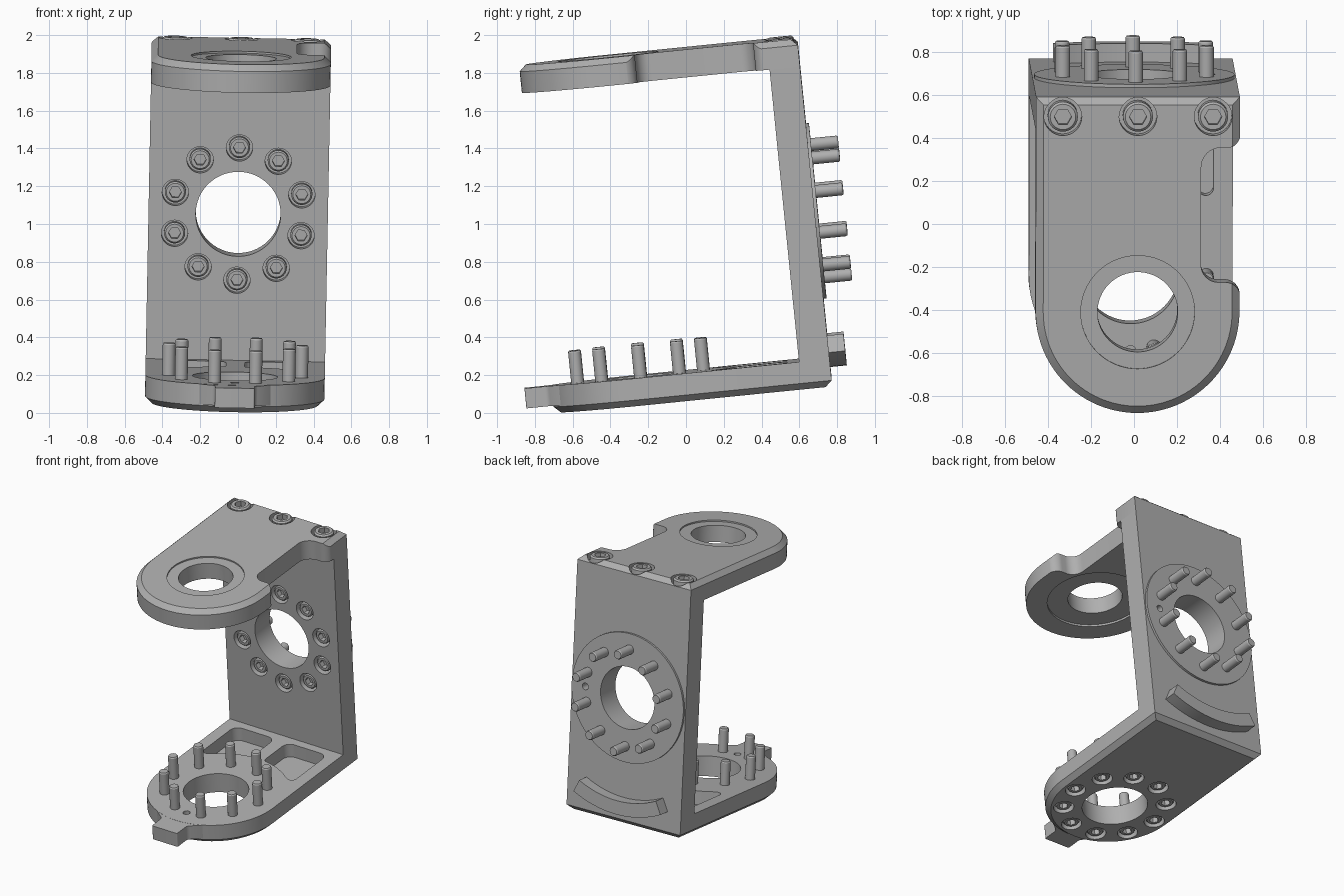
import bpy, bmesh, math
from mathutils import Matrix, Vector

if "Cube" in bpy.data.objects:
    bpy.data.objects.remove(bpy.data.objects["Cube"])

grey = bpy.data.materials.new("machined_grey")
grey.diffuse_color = (0.43, 0.43, 0.43, 1)
grey.use_nodes = True
grey.node_tree.nodes["Principled BSDF"].inputs["Base Color"].default_value = grey.diffuse_color

FLAT = Matrix.Identity(4)                        # features running along z
BACK = Matrix.Rotation(-math.pi / 2, 4, 'X')     # features running along y
HALF, CY, IN, OUT = 0.475, -0.32, 0.778, 0.925   # half width, ring centre, plate faces
Y0, Y1 = 0.523, 0.685                            # back plate faces


def circle(r, z, x=0, y=0, n=64):
    return [(x + r * math.cos(2 * math.pi * i / n), y + r * math.sin(2 * math.pi * i / n), z)
            for i in range(n)]


def hexagon(r, z, x, y, n=24):
    pts = []
    for i in range(n):
        a = 2 * math.pi * i / n
        d = r * math.cos(math.pi / 6) / math.cos(a % (math.pi / 3) - math.pi / 6)
        pts.append((x + d * math.cos(a), y + d * math.sin(a), z))
    return pts


def cyl(r, z0, z1, x=0, y=0, n=64):
    return [circle(r, z0, x, y, n), circle(r, z1, x, y, n)]


def prism(pts, z0, z1):
    return [[(x, y, z) for x, y in pts] for z in (z0, z1)]


def fillet(corners, n=8):
    """Polygon of (x, y, radius) with rounded corners."""
    out = []
    for i, (x, y, r) in enumerate(corners):
        p = Vector((x, y))
        if r == 0:
            out.append((x, y))
            continue
        a = (Vector(corners[i - 1][:2]) - p).normalized()
        b = (Vector(corners[(i + 1) % len(corners)][:2]) - p).normalized()
        half = a.angle(b) / 2
        c = p + (a + b).normalized() * (r / math.sin(half))
        s, e = p + a * (r / math.tan(half)) - c, p + b * (r / math.tan(half)) - c
        for k in range(n + 1):
            d = s.lerp(e, k / n).normalized() * r
            out.append(tuple(c + d))
    return out


def build(name, lofts, frame=FLAT):
    bm = bmesh.new()
    for rings in lofts:
        vs = [[bm.verts.new(frame @ Vector(p)) for p in ring] for ring in rings]
        n = len(vs[0])
        for a, b in zip(vs, vs[1:]):
            for i in range(n):
                bm.faces.new((a[i], a[(i + 1) % n], b[(i + 1) % n], b[i]))
        bm.faces.new(vs[0][::-1])
        bm.faces.new(vs[-1])
    bmesh.ops.recalc_face_normals(bm, faces=bm.faces[:])
    me = bpy.data.meshes.new(name)
    bm.to_mesh(me)
    bm.free()
    me.materials.append(grey)
    ob = bpy.data.objects.new(name, me)
    bpy.context.collection.objects.link(ob)
    return ob


def cut(ob, lofts, frame=FLAT):
    tool = build("cutter", lofts, frame)
    mod = ob.modifiers.new("cut", 'BOOLEAN')
    mod.operation, mod.solver, mod.object = 'DIFFERENCE', 'EXACT', tool
    bpy.context.view_layer.objects.active = ob
    bpy.ops.object.modifier_apply(modifier=mod.name)
    bpy.data.objects.remove(tool)


def bolt(x, y, z0, z1, head=0.056, height=0.07, shank=0.034):
    """Socket screw, head at z0 and tip at z1."""
    s = 1 if z1 > z0 else -1
    return [circle(r, z, x, y, 24) for r, z in (
        (shank * .85, z1), (shank, z1 - .008 * s), (shank, z0 + height * s),
        (head, z0 + height * s), (head, z0 + .01 * s), (head * .85, z0))] + [
        hexagon(head * .58, z0, x, y), hexagon(head * .58, z0 + .04 * s, x, y)]


def bolt_ring(cx, cy, turn):
    return [(cx + .352 * math.cos(turn + k * math.pi / 5),
             cy + .352 * math.sin(turn + k * math.pi / 5)) for k in range(10)]


def stadium(inset, z):
    """Plate outline: round front, square back."""
    r = HALF - inset
    arc = [(r * math.cos(a), CY + r * math.sin(a), z)
           for a in (math.pi + math.pi * i / 48 for i in range(49))]
    return arc + [(r, Y1 - inset, z), (-r, Y1 - inset, z)]


# top plate: bearing hole, side notch, three screws
top = build("top_plate", [[stadium(0, IN), stadium(0, OUT - .033), stadium(.035, OUT)]])
notch = fillet([(.6, .56, 0), (.478, .56, 0), (.478, .45, .06), (.295, .45, .09),
                (.295, -.18, .08), (.478, -.18, .07), (.478, -.32, 0), (.6, -.32, 0)])
cut(top, [prism(notch, .7, 1)])
cut(top, [cyl(.187, .7, 1, 0, CY)])
cut(top, [cyl(.265, OUT - .01, 1, 0, CY)])
cut(top, [cyl(.33, .7, IN + .015, 0, CY)])
top_xy = [(x, .595) for x in (-.35, 0, .35)]
cut(top, [cyl(.088, OUT - .08, 1, x, y, 32) for x, y in top_xy])
build("top_screws", [bolt(x, y, OUT + .005, .7, .07, .09, .04) for x, y in top_xy])

# bottom plate: flange hole, counterbores, two blind pockets, locating hole
bottom = build("bottom_plate", [[stadium(.035, -OUT), stadium(0, -OUT + .033), stadium(0, -IN)]])
low_xy = bolt_ring(0, CY, 0)
cut(bottom, [cyl(.225, -1, -.7, 0, CY)])
cut(bottom, [cyl(.07, -1, -OUT + .075, x, y, 32) for x, y in low_xy])
cut(bottom, [cyl(.025, -IN - .06, -.7, 0, CY - .352, 16)])
pockets = []
for s in (1, -1):
    arc = [(x, CY + math.sqrt(.5 ** 2 - x * x), 0) for x in (.31, .25, .18, .12)]
    pts = fillet([(.05, .46, .06), (.385, .46, .06), (.385, .03, .035)] + arc + [(.05, .18, .03)])
    pockets.append(prism([(s * x, y) for x, y in pts], -IN - .1, -.7))
cut(bottom, pockets)
build("bottom_bolts", [bolt(x, y, -OUT + .012, -.607) for x, y in low_xy])

# stop tab on the front of the bottom plate
half_tab = [(-.22, -.70, 0), (-.19, -.755, 0), (-.105, -.82, .04), (-.105, -.938, .008)]
tab = half_tab + [(-x, y, r) for x, y, r in reversed(half_tab)]
build("stop_tab", [prism(fillet(tab), -.885, -IN - .001)])

# back plate with raised flange disc
back = build("back_plate", [prism([(-HALF, Y0), (HALF, Y0), (HALF, Y1), (-HALF, Y1)], -IN, IN)])
flange = build("back_flange", [cyl(.467, Y1 - .005, Y1 + .016)], BACK)
back_xy = bolt_ring(0, 0, math.pi / 2)
for ob in (back, flange):
    cut(ob, [cyl(.225, .4, .9)], BACK)
    cut(ob, [cyl(.025, Y1 - .06, .9, .352, 0, 16)], BACK)
cut(back, [cyl(.07, .4, Y0 + .075, x, y, 32) for x, y in back_xy], BACK)
build("back_bolts", [bolt(x, y, Y0 + .012, .846) for x, y in back_xy], BACK)

# curved stop bar low on the back (v axis points down in this frame)
angles = [math.radians(90 - 26 + 52 * i / 16) for i in range(17)]
bar = [(.83 * math.cos(a), .83 * math.sin(a)) for a in angles]
bar += [(.73 * math.cos(a), .73 * math.sin(a)) for a in reversed(angles)]
build("curved_stop", [prism(bar, Y1 - .01, .772)], BACK)

# lean the whole bracket and shade
lean = (Matrix.Translation((0, 0, 1)) @ Matrix.Rotation(math.radians(1.1), 4, 'Y')
        @ Matrix.Rotation(math.radians(5.75), 4, 'X'))
for ob in bpy.context.scene.objects:
    ob.data.transform(lean)
    ob.select_set(True)
bpy.context.view_layer.objects.active = top
bpy.ops.object.shade_smooth_by_angle(angle=math.radians(30))
